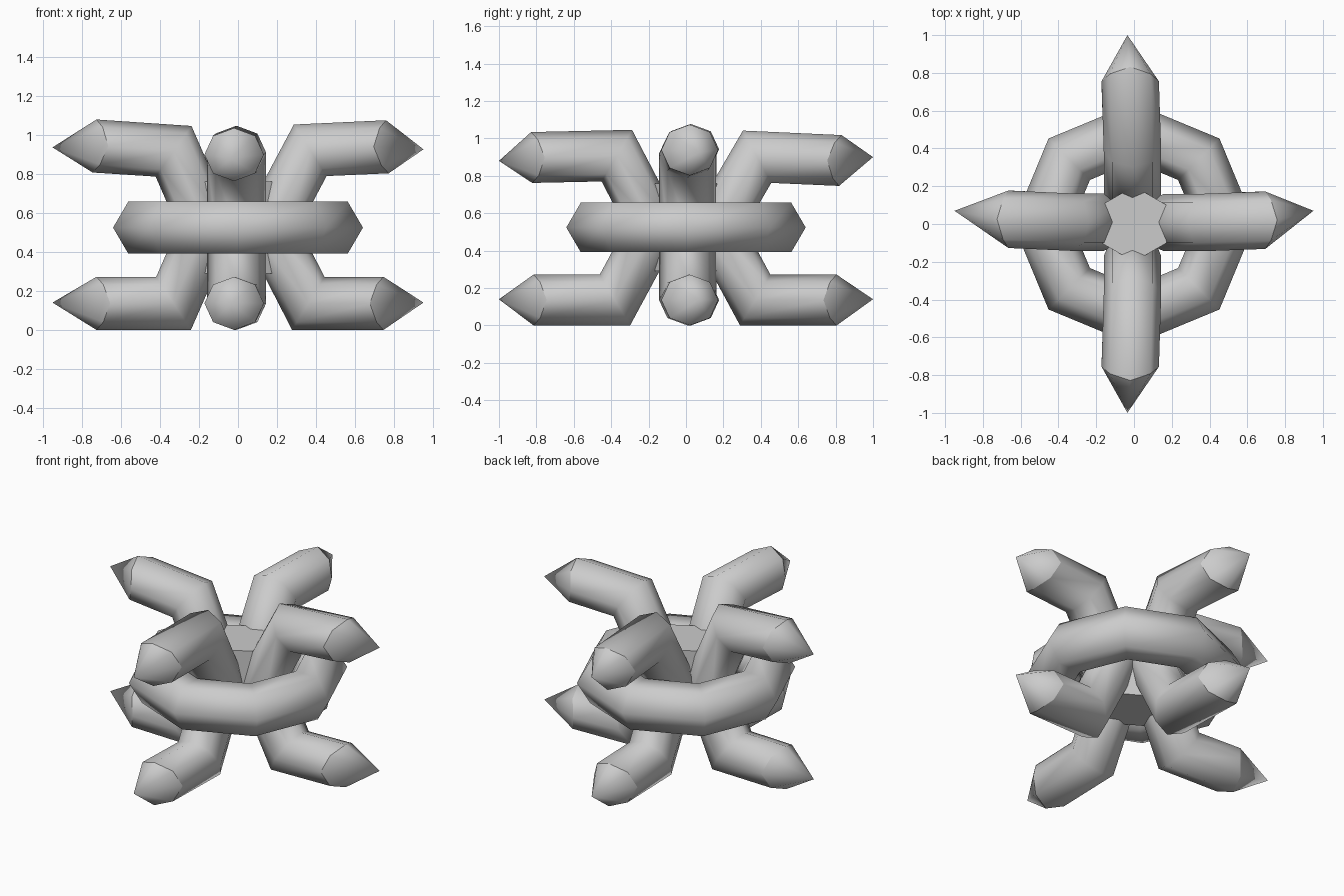
import bpy, bmesh
from math import sin, cos, pi
from mathutils import Vector, Matrix

if "Cube" in bpy.data.objects:
    bpy.data.objects.remove(bpy.data.objects["Cube"])


def finish(bm, name, smooth=True):
    bmesh.ops.recalc_face_normals(bm, faces=bm.faces)
    for f in bm.faces:
        f.smooth = smooth
    me = bpy.data.meshes.new(name)
    bm.to_mesh(me)
    bm.free()
    ob = bpy.data.objects.new(name, me)
    bpy.context.collection.objects.link(ob)
    return ob


def bridge(bm, a, b):
    n = len(a)
    return [bm.faces.new((a[i], a[(i + 1) % n], b[(i + 1) % n], b[i])) for i in range(n)]


def bent_arm(name, angle, path, tips, shift, tip_shift, half_h=0.136, half_w=0.152, n=8):
    """C-shaped tube in the (radius, z) plane, mitred at bends, pointed at both ends."""
    bm = bmesh.new()
    pts = [Vector(p) for p in path]
    last = len(pts) - 1
    rings = []
    for k, p in enumerate(pts):
        d0 = (pts[k] - pts[k - 1]).normalized() if k else (pts[1] - p).normalized()
        d1 = (pts[k + 1] - p).normalized() if k < last else d0
        n0, n1 = Vector((-d0.y, d0.x)), Vector((-d1.y, d1.x))
        m = (n0 + n1).normalized()
        m /= m.dot(n0)
        end = k in (0, last)
        ring = []
        for i in range(n):
            t = 2 * pi * i / n
            q = p + m * (half_h * cos(t))
            pull = 0.035 * cos(2 * t) if end else 0
            ring.append(bm.verts.new((q.x + pull, half_w * sin(t) + shift * (1 if end else 0.4), q.y)))
        rings.append(ring)
    for a, b in zip(rings, rings[1:]):
        bridge(bm, a, b)
    # pointed ends with a crisp rim
    for ring, tip in ((rings[0], tips[0]), (rings[-1], tips[1])):
        v = bm.verts.new((tip[0], tip_shift, tip[1]))
        for i in range(n):
            bm.faces.new((ring[i], ring[(i + 1) % n], v))
            bm.edges.get((ring[i], ring[(i + 1) % n])).smooth = False
    bm.transform(Matrix.Rotation(angle, 4, 'Z'))
    return finish(bm, name)


# four arms bending through the middle
bent_arm("right_arm", 0,
         [(0.71, .136), (0.36, .136), (0.16, .525), (0.37, .92), (0.73, .938)],
         [(0.95, .14), (0.95, .925)], 0.02, 0.07)
bent_arm("left_arm", pi,
         [(0.69, .136), (0.33, .136), (0.16, .525), (0.33, .915), (0.70, .942)],
         [(0.95, .14), (0.95, .935)], -0.025, -0.07)
bent_arm("back_arm", pi / 2,
         [(0.77, .136), (0.37, .136), (0.16, .525), (0.38, .902), (0.79, .882)],
         [(1.0, .14), (1.0, .90)], 0.02, 0.035)
bent_arm("front_arm", -pi / 2,
         [(0.78, .136), (0.38, .136), (0.17, .525), (0.37, .908), (0.79, .898)],
         [(1.0, .14), (1.0, .88)], -0.02, -0.035)

# eight-segment ring around the middle
bm = bmesh.new()
rings = []
for k in range(8):
    a = 2 * pi * k / 8
    ring = []
    for i in range(6):
        t = 2 * pi * i / 6
        r = 0.485 + 0.155 * cos(t)
        ring.append(bm.verts.new((r * cos(a), r * sin(a), 0.524 + 0.153 * sin(t))))
    rings.append(ring)
for k in range(8):
    bridge(bm, rings[k], rings[(k + 1) % 8])
finish(bm, "middle_ring")

# six-sided core
bm = bmesh.new()
bmesh.ops.create_cone(bm, cap_ends=True, segments=6, radius1=0.2, radius2=0.2, depth=0.47,
                      matrix=Matrix.Translation((0, 0, 0.525)))
xs = max(v.co.x for v in bm.verts)
if xs > 0.19:
    bm.transform(Matrix.Rotation(pi / 6, 4, 'Z'))
finish(bm, "core_column", False)
